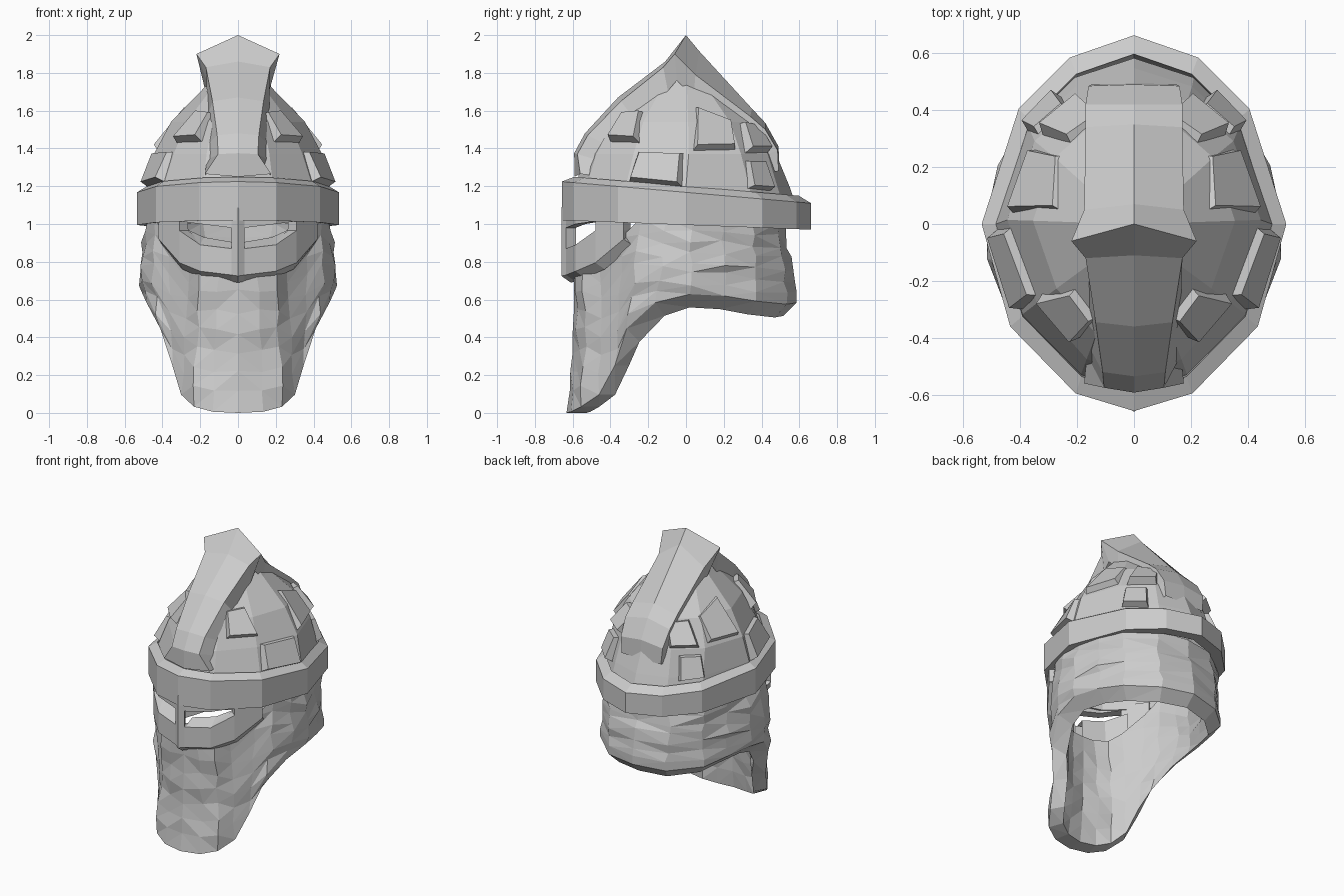
import bpy, bmesh, random
from mathutils import Vector
from mathutils.bvhtree import BVHTree

if "Cube" in bpy.data.objects:
    bpy.data.objects.remove(bpy.data.objects["Cube"])

random.seed(4)


def finish(name, bm, tri=False):
    bmesh.ops.remove_doubles(bm, verts=bm.verts, dist=0.0005)
    bmesh.ops.recalc_face_normals(bm, faces=bm.faces)
    if tri:
        bmesh.ops.triangulate(bm, faces=bm.faces)
    me = bpy.data.meshes.new(name)
    bm.to_mesh(me)
    ob = bpy.data.objects.new(name, me)
    bpy.context.collection.objects.link(ob)
    return ob


def loft(rows, wrap=False, torus=False, cap=False, skip=()):
    """Grid of faces through rows of points."""
    bm = bmesh.new()
    vs = [[bm.verts.new(p) for p in r] for r in rows]
    n = len(vs[0])
    for i in range(len(vs) if torus else len(vs) - 1):
        a, b = vs[i], vs[(i + 1) % len(vs)]
        for j in range(n if wrap else n - 1):
            if (i, j) not in skip:
                k = (j + 1) % n
                bm.faces.new((a[j], a[k], b[k], b[j]))
    if cap:
        bm.faces.new(vs[-1])
    return bm


def full(half):
    """Front-to-back half outline -> closed symmetric loop."""
    return half + [(-p[0],) + tuple(p[1:]) for p in half[-2:0:-1]]


PLAN = [(0, -.657), (.205, -.595), (.435, -.36), (.535, 0), (.405, .405), (.225, .585), (0, .663)]
DOME = [(0, -.66), (.2, -.58), (.41, -.34), (.535, .02), (.42, .405), (.225, .6), (0, .663)]


# Brow band, tilted down toward the back
def band_row(s, z_front, z_back):
    return full([(x * s, y * s, z_front + (z_back - z_front) * (y + .66) / 1.32) for x, y in PLAN])


finish("brow_band", loft([band_row(1, 1.02, .97), band_row(1, 1.225, 1.11),
                          band_row(.9, 1.25, 1.15), band_row(.87, 1.02, .98)], wrap=True, torus=True))

# Dome of the cap
dome_rows = []
for z, rx, yf, yb in [(1.1, .5, .6, .58), (1.2, .485, .585, .545), (1.37, .445, .54, .475),
                      (1.54, .355, .44, .38), (1.71, .19, .26, .19), (1.83, .08, .1, .05)]:
    plan = PLAN if z < 1.3 else DOME
    dome_rows.append(full([(x * rx / .535, y * (yf if y < 0 else yb) / .66, z) for x, y in plan]))
dome_bm = loft(dome_rows, wrap=True, cap=True)
tree = BVHTree.FromBMesh(dome_bm)
finish("cap_dome", dome_bm)

# Crest: centre line y,z then edge half width,y,z; flares at the peak
stations = [(-.59, 1.25, .175, -.56, 1.265), (-.592, 1.375, .105, -.575, 1.37), (-.535, 1.48, .11, -.52, 1.47),
            (-.36, 1.67, .135, -.345, 1.65), (-.11, 1.86, .17, -.12, 1.83), (0, 2.0, .22, -.06, 1.9),
            (.07, 1.915, .175, .05, 1.79), (.35, 1.61, .17, .34, 1.57), (.42, 1.535, .17, .42, 1.5),
            (.49, 1.41, .16, .485, 1.39), (.495, 1.28, .15, .49, 1.28)]
rows = []
for yc, zc, w, ye, ze in stations:
    k = .8
    inner = (.165, ye * k, 1.2 + (ze - 1.2) * k)
    rows.append([inner, (w, ye, ze), (0, yc, zc), (-w, ye, ze), (-inner[0], inner[1], inner[2])])
finish("crest", loft(rows))

# Raised plates on the dome, overhanging below; side-view corners (y, z), then push
plates = {
    "upper_front": ([(-.405, 1.43), (-.24, 1.42), (-.22, 1.6), (-.33, 1.59)], .055),
    "upper_rear": ([(.03, 1.38), (.27, 1.385), (.25, 1.55), (.04, 1.63)], .04),
    "upper_back": ([(.31, 1.37), (.435, 1.37), (.37, 1.52), (.28, 1.54)], .055),
    "lower_side": ([(-.31, 1.22), (-.01, 1.19), (0, 1.38), (-.26, 1.39)], .05),
    "lower_rear": ([(.32, 1.18), (.45, 1.17), (.41, 1.34), (.31, 1.34)], .05),
}
for name, (quad, push) in plates.items():
    base = []
    for y, z in quad:
        hit, n, _, _ = tree.ray_cast(Vector((2, y, z)), Vector((-1, 0, 0)))
        if hit is None:
            hit, n, _, _ = tree.find_nearest(Vector((.3, y, z)))
        base.append(hit)
    nrm = (base[2] - base[0]).cross(base[3] - base[1]).normalized()
    if nrm.x < 0:
        nrm.negate()
    mid = sum(base, Vector()) / 4
    top = [mid + (p - mid) * .82 + nrm * (push if i < 2 else push * .6) for i, p in enumerate(base)]
    base = [p - nrm * .03 for p in base]
    for side, s in (("right", 1), ("left", -1)):
        bm = loft([[(p.x * s, p.y, p.z) for p in r] for r in (base, top)], wrap=True, cap=True)
        finish(f"plate_{name}_{side}", bm)

# Eye mask: columns of x, y and four heights; middle row open for the eyes
half = [(0, -.66, .725, .87, .98, 1.09), (.035, -.635, .73, .87, .98, 1.05), (.2, -.585, .75, .89, 1.0, 1.05),
        (.31, -.48, .795, .965, 1.015, 1.05), (.42, -.33, .92, .965, 1.015, 1.05)]
cols = [(-c[0],) + c[1:] for c in half[:0:-1]] + half
rows = [[(c[0] * .95, c[1] + .05, c[2] - .035) for c in cols]]
rows += [[(c[0], c[1], c[r]) for c in cols] for r in range(2, 6)]
mask = finish("eye_mask", loft(rows, skip={(2, 1), (2, 2), (2, 5), (2, 6)}))
mod = mask.modifiers.new("thickness", 'SOLIDIFY')
mod.thickness = .06
mod.offset = -1

# Sloping sills inside the eye openings
for side, s in (("right", 1), ("left", -1)):
    front = [(c[0] * s, c[1] + .004, c[3]) for c in half[1:4]]
    back = [(c[0] * .88 * s + .004 * s, c[1] + .085, c[3] + d) for c, d in zip(half[1:4], (.035, .04, .01))]
    low = [(p[0], p[1] + .01, p[2] - .17) for p in back]
    finish(f"eye_sill_{side}", loft([front, back, low]))

# Mail curtain: top x,y,z then hem x,y,z for each column, front to back
mail = [(0, -.59, .75, 0, -.64, 0), (.1, -.585, .75, .13, -.615, .002), (.2, -.55, .76, .235, -.565, .03),
        (.26, -.46, .8, .3, -.46, .1), (.38, -.34, .93, .345, -.375, .25), (.44, -.24, 1.03, .41, -.31, .45),
        (.475, -.1, 1.03, .475, -.16, .58), (.485, .03, 1.03, .5, .02, .63), (.455, .19, 1.02, .46, .21, .62),
        (.39, .35, 1.01, .395, .375, .59), (.22, .49, 1.0, .22, .535, .58), (0, .53, 1.0, 0, .58, .58)]
N = 7
outer, inner = [], []
for r in range(N + 1):
    t = r / N
    o, i = [], []
    bulge = max(0, 1 - abs(2 * t - 1.2))
    for k, (x0, y0, z0, x1, y1, z1) in enumerate(mail):
        f = 1 + (.065 if 5 <= k <= 7 else .02 if k == 8 else 0) * bulge
        j = .013 if 0 < r < N else .005
        d = [random.uniform(-j, j) for _ in range(3)]
        x = (x0 + (x1 - x0) * t) * f + (d[0] if x0 else 0)
        y = y0 + (y1 - y0) * t + (.03 * bulge if k < 3 else 0) + d[1]
        z = max(z0 + (z1 - z0) * t + d[2], 0)
        o.append((x, y, z))
        drop = .07 * t if k > 4 else 0
        i.append((x * .84, y * .88 + (.03 if k < 7 else 0), max(z - drop, 0)))
    outer.append(full(o))
    inner.append(full(i))
finish("mail_curtain", loft(outer + inner[::-1], wrap=True, torus=True), tri=True)
